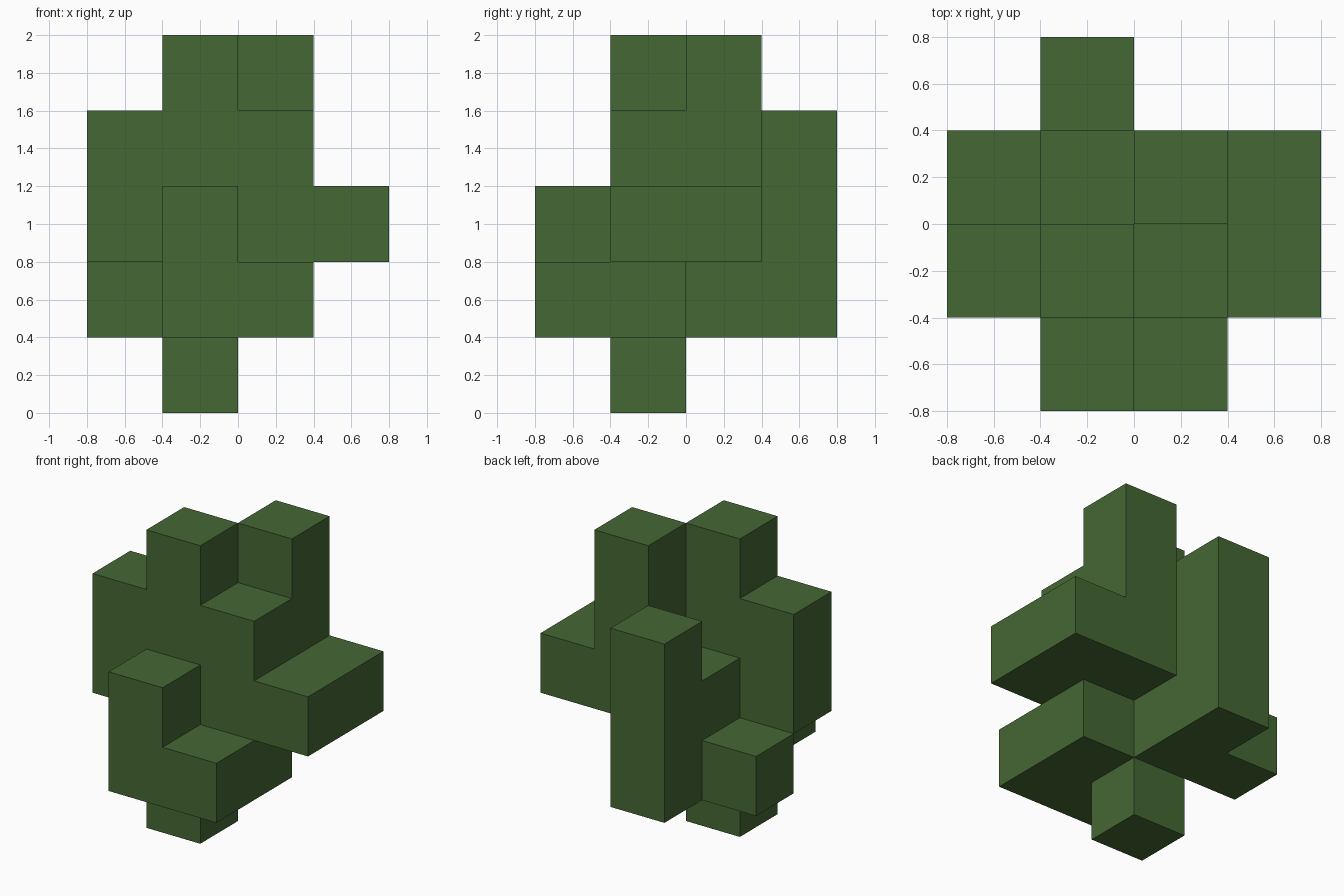
import bpy, bmesh
from mathutils import Vector

cube = bpy.data.objects.get("Cube")
if cube:
    bpy.data.objects.remove(cube, do_unlink=True)

CELL = 0.4

# Each grid column (x, y) is filled from its first to its last layer
COLUMNS = {
    (1, 1): (0, 4),                   # core with the foot
    (2, 1): (1, 3), (2, 2): (2, 4), (1, 2): (1, 2),
    (1, 0): (1, 2), (2, 0): (1, 1),   # front step
    (1, 3): (1, 3),                   # back post
    (0, 1): (2, 3), (0, 2): (1, 1),   # -x side blocks
    (3, 1): (2, 2), (3, 2): (2, 2),   # +x side shelf
}
cells = {(x, y, z) for (x, y), (lo, hi) in COLUMNS.items()
         for z in range(lo, hi + 1)}

# Green paint
green = bpy.data.materials.new("moss_green")
green.use_nodes = True
color = (0.060, 0.136, 0.034, 1.0)
green.diffuse_color = color
bsdf = next(n for n in green.node_tree.nodes if n.type == 'BSDF_PRINCIPLED')
bsdf.inputs["Base Color"].default_value = color

# Outer skin: a square wherever a filled cell meets an empty one
bm = bmesh.new()
for cell in sorted(cells):
    centre = Vector(((cell[0] - 1.5) * CELL, (cell[1] - 1.5) * CELL,
                     (cell[2] + 0.5) * CELL))
    for axis in range(3):
        for sign in (-1, 1):
            normal = Vector((0, 0, 0))
            normal[axis] = sign
            if tuple(c + int(n) for c, n in zip(cell, normal)) in cells:
                continue
            u = Vector((0, 0, 0))
            u[(axis + 1) % 3] = 1
            v = normal.cross(u)
            corners = [(-1, -1), (1, -1), (1, 1), (-1, 1)]
            bm.faces.new([bm.verts.new(centre + (normal + u * a + v * b) * CELL / 2)
                          for a, b in corners])

# Weld the squares and merge flat areas into clean faces
bmesh.ops.remove_doubles(bm, verts=bm.verts[:], dist=0.001)
bmesh.ops.dissolve_limit(bm, angle_limit=0.02, verts=bm.verts[:], edges=bm.edges[:])

mesh = bpy.data.meshes.new("stepped_block")
bm.to_mesh(mesh)
bm.free()
mesh.materials.append(green)
block = bpy.data.objects.new("stepped_block", mesh)
bpy.context.scene.collection.objects.link(block)
